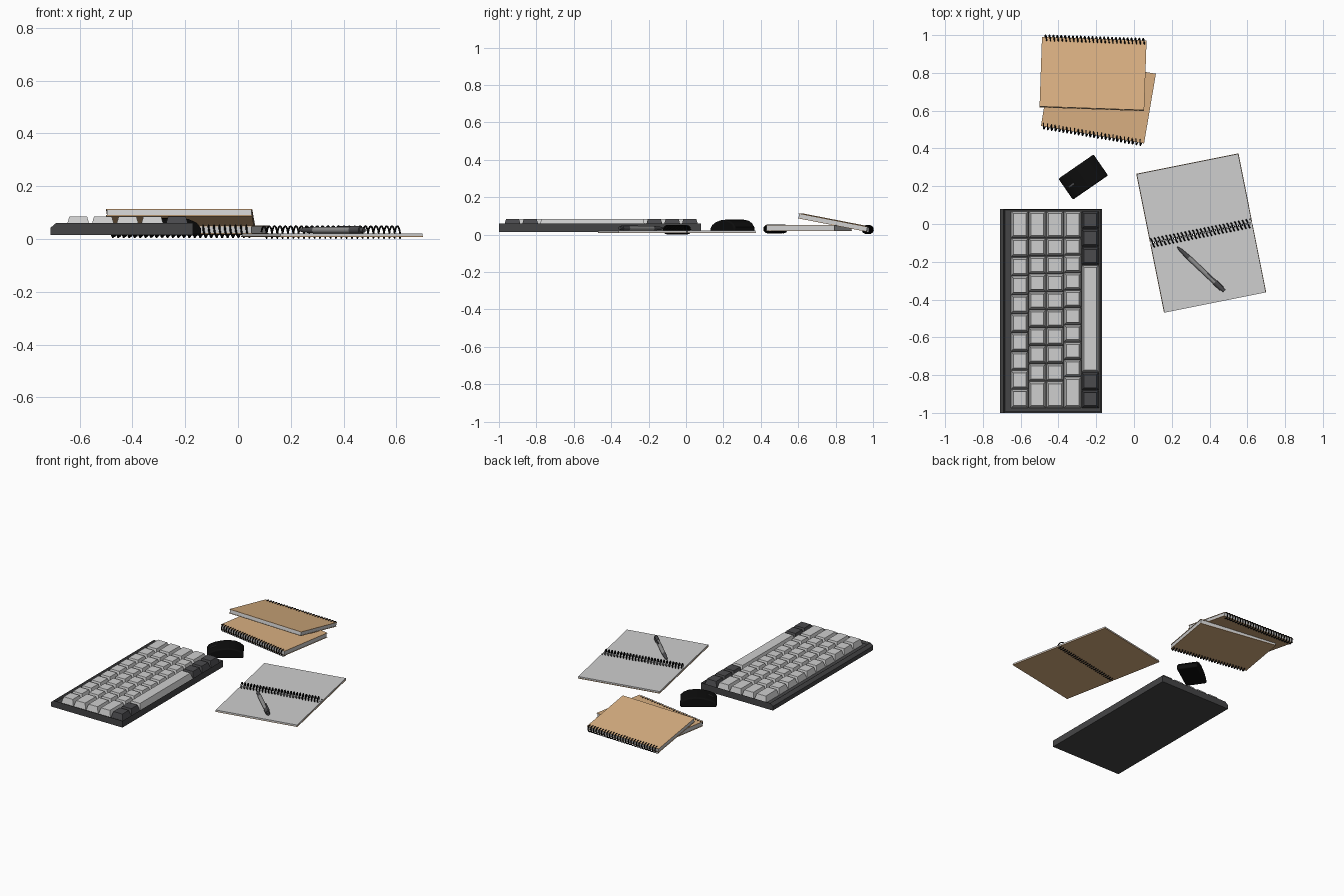
import bpy, bmesh, math
from mathutils import Matrix, Vector

cube = bpy.data.objects.get("Cube")
if cube:
    bpy.data.objects.remove(cube, do_unlink=True)


def material(name, r, g, b):
    m = bpy.data.materials.new(name)
    m.use_nodes = True
    m.diffuse_color = (r, g, b, 1)
    m.node_tree.nodes["Principled BSDF"].inputs["Base Color"].default_value = (r, g, b, 1)
    return m


LIGHT = material("light key grey", 0.62, 0.62, 0.62)
DARK = material("dark key grey", 0.07, 0.07, 0.075)
CASE = material("case charcoal", 0.06, 0.06, 0.062)
BLACK = material("black", 0.004, 0.004, 0.004)
PAPER = material("paper", 0.62, 0.62, 0.62)
KRAFT = material("kraft card", 0.69, 0.43, 0.22)
BARREL = material("pen grey", 0.27, 0.27, 0.27)


def place(x, y, z, turn=0, tilt=0):
    return (Matrix.Translation((x, y, z)) @ Matrix.Rotation(math.radians(turn), 4, "Z")
            @ Matrix.Rotation(math.radians(tilt), 4, "X"))


def finish(name, bm, mat, frame=Matrix()):
    bmesh.ops.recalc_face_normals(bm, faces=bm.faces)
    mesh = bpy.data.meshes.new(name)
    bm.to_mesh(mesh)
    bm.free()
    mesh.materials.append(mat)
    obj = bpy.data.objects.new(name, mesh)
    obj.matrix_world = frame
    bpy.context.collection.objects.link(obj)
    return obj


def smooth(obj, angle=40):
    bpy.ops.object.select_all(action="DESELECT")
    obj.select_set(True)
    bpy.context.view_layer.objects.active = obj
    bpy.ops.object.shade_smooth_by_angle(angle=math.radians(angle))


def box(name, lo, hi, mat, frame=Matrix(), inset=0):
    """Box between two corners; inset shrinks its top face."""
    bm = bmesh.new()
    bmesh.ops.create_cube(bm, size=1)
    lo, hi = Vector(lo), Vector(hi)
    for v in bm.verts:
        top = v.co.z > 0
        for i in range(3):
            low = v.co[i] < 0
            v.co[i] = lo[i] if low else hi[i]
            if top and i < 2:
                v.co[i] += inset if low else -inset
    return finish(name, bm, mat, frame)


def extrude_profile(points, y0, y1):
    """Solid from an x-z outline swept along y."""
    bm = bmesh.new()
    face = bm.faces.new([bm.verts.new((x, y0, z)) for x, z in points])
    out = bmesh.ops.extrude_face_region(bm, geom=[face])
    for v in out["geom"]:
        if isinstance(v, bmesh.types.BMVert):
            v.co.y = y1
    bmesh.ops.recalc_face_normals(bm, faces=bm.faces)
    return bm


# Keyboard case with a sunken key well
bm = extrude_profile([(-0.71, 0.015), (-0.71, 0.043), (-0.69, 0.06), (-0.17, 0.06),
                      (-0.17, 0.015)], -1.0, 0.08)
top = max(bm.faces, key=lambda f: f.calc_center_median().z)
bmesh.ops.inset_region(bm, faces=[top], thickness=0.009)
for v in top.verts:
    v.co.z -= 0.016
finish("keyboard_case", bm, CASE)

# Keycaps, from the rear row to the space bar row
rows = [
    [1.5] + [1.055] * 9,
    [1.5] + [1] * 8 + [1.5],
    [1.5] + [1] * 8 + [1.5],
    [1.5] + [0.97] * 8 + [1.75],
    [1, 1, 1, 6, 1, 1],
]
PITCH = 0.0935
for r, widths in enumerate(rows):
    x = -0.652 + r * PITCH
    y = 0.068
    unit = 1.043 / sum(widths)
    for k, w in enumerate(widths):
        end = y - w * unit
        modifier = r == 4 and w < 2
        box(f"keycap_{r + 1}_{k + 1}", (x + 0.002, end + 0.002, 0.046),
            (x + PITCH - 0.002, y - 0.002, 0.085),
            DARK if modifier else LIGHT, inset=0.011)
        y = end

# Mouse with arched back
mouse = place(-0.268, 0.249, 0, 34.6)
bm = extrude_profile([(-0.112, 0.014), (-0.115, 0.036), (-0.1, 0.052), (-0.07, 0.066),
                      (-0.025, 0.077), (0.02, 0.08), (0.06, 0.075), (0.092, 0.062),
                      (0.112, 0.042), (0.112, 0.014)], -0.0675, 0.0675)
body = finish("mouse_body", bm, BLACK, mouse)
bev = body.modifiers.new("soft_edges", "BEVEL")
bev.width = 0.008
bev.segments = 3
bev.limit_method = "ANGLE"
bev.angle_limit = math.radians(50)
smooth(body)
bm = bmesh.new()
bmesh.ops.create_cone(bm, cap_ends=True, segments=20, radius1=0.026, radius2=0.026, depth=0.008,
                      matrix=Matrix.Translation((-0.07, 0, 0.044)) @ Matrix.Rotation(math.pi / 2, 4, "X"))
smooth(finish("mouse_wheel", bm, DARK, mouse))


def coil(name, frame, half, y, z, radius, turns=26, steps=12):
    """Wire spiral binding along x."""
    curve = bpy.data.curves.new(name, "CURVE")
    curve.dimensions = "3D"
    curve.bevel_depth = 0.0035
    curve.bevel_resolution = 1
    curve.use_fill_caps = True
    spline = curve.splines.new("POLY")
    count = turns * steps
    spline.points.add(count)
    for i, p in enumerate(spline.points):
        a = 2 * math.pi * i / steps
        p.co = (half * (2 * i / count - 1), y + radius * math.cos(a), z + radius * math.sin(a), 1)
    curve.materials.append(BLACK)
    obj = bpy.data.objects.new(name, curve)
    obj.matrix_world = frame
    bpy.context.collection.objects.link(obj)


def closed_notebook(name, frame, thick, depth, coil_z):
    """Two card covers around a page block, spine at local y = 0."""
    w, card, y0 = 0.277, 0.003, 0.014
    box(name + "_back_cover", (-w, y0, 0), (w, depth, card), KRAFT, frame)
    box(name + "_pages", (-w + 0.003, y0 + 0.002, card),
        (w - 0.003, depth - 0.003, thick - card), PAPER, frame)
    box(name + "_front_cover", (-w, y0, thick - card), (w, depth, thick), KRAFT, frame)
    coil(name + "_coil", frame, w - 0.008, 0.021, coil_z, 0.0205)


# Lower notebook flat, upper one leaning on it
closed_notebook("lower_notebook", place(-0.222, 0.459, 0.019, -9.6), 0.032, 0.388, 0.012)
closed_notebook("leaning_notebook", place(-0.21, 0.99, 0.013, 178, 11), 0.027, 0.39, 0.0105)

# Open notebook: a cover and page block on each side of the coil
opened = place(0.356, -0.048, 0, 11.3)
for side, s in (("rear", 1), ("front", -1)):
    y0, y1 = sorted((s * 0.003, s * 0.375))
    box(f"open_{side}_cover", (-0.276, y0, 0.008), (0.276, y1, 0.012), KRAFT, opened)
    box(f"open_{side}_pages", (-0.274, y0, 0.012), (0.274, y1 - 0.002 * (s > 0), 0.021),
        PAPER, opened)
coil("open_notebook_coil", opened, 0.268, 0, 0.0265, 0.0225)

# Pen lying on the page, tip at local x = 0
tip, tail = Vector((0.23, -0.122)), Vector((0.478, -0.355))
length = (tail - tip).length
pen = place(tip.x, tip.y, 0.034, math.degrees(math.atan2(tail.y - tip.y, tail.x - tip.x)))


def pen_section(name, t0, t1, r0, r1, mat):
    bm = bmesh.new()
    span = (t1 - t0) * length
    frame = Matrix.Translation((t0 * length + span / 2, 0, 0)) @ Matrix.Rotation(math.pi / 2, 4, "Y")
    bmesh.ops.create_cone(bm, cap_ends=True, segments=20, radius1=r0, radius2=r1,
                          depth=span, matrix=frame)
    smooth(finish(name, bm, mat, pen))


pen_section("pen_tip", 0, 0.07, 0.003, 0.009, DARK)
pen_section("pen_grip", 0.07, 0.24, 0.009, 0.0125, DARK)
pen_section("pen_barrel", 0.24, 0.8, 0.0125, 0.0125, BARREL)
pen_section("pen_cap", 0.8, 0.95, 0.0145, 0.0145, DARK)
pen_section("pen_button", 0.95, 1, 0.009, 0.009, DARK)
box("pen_clip", (0.62 * length, 0.004, 0.011), (0.93 * length, 0.013, 0.016), DARK, pen)
